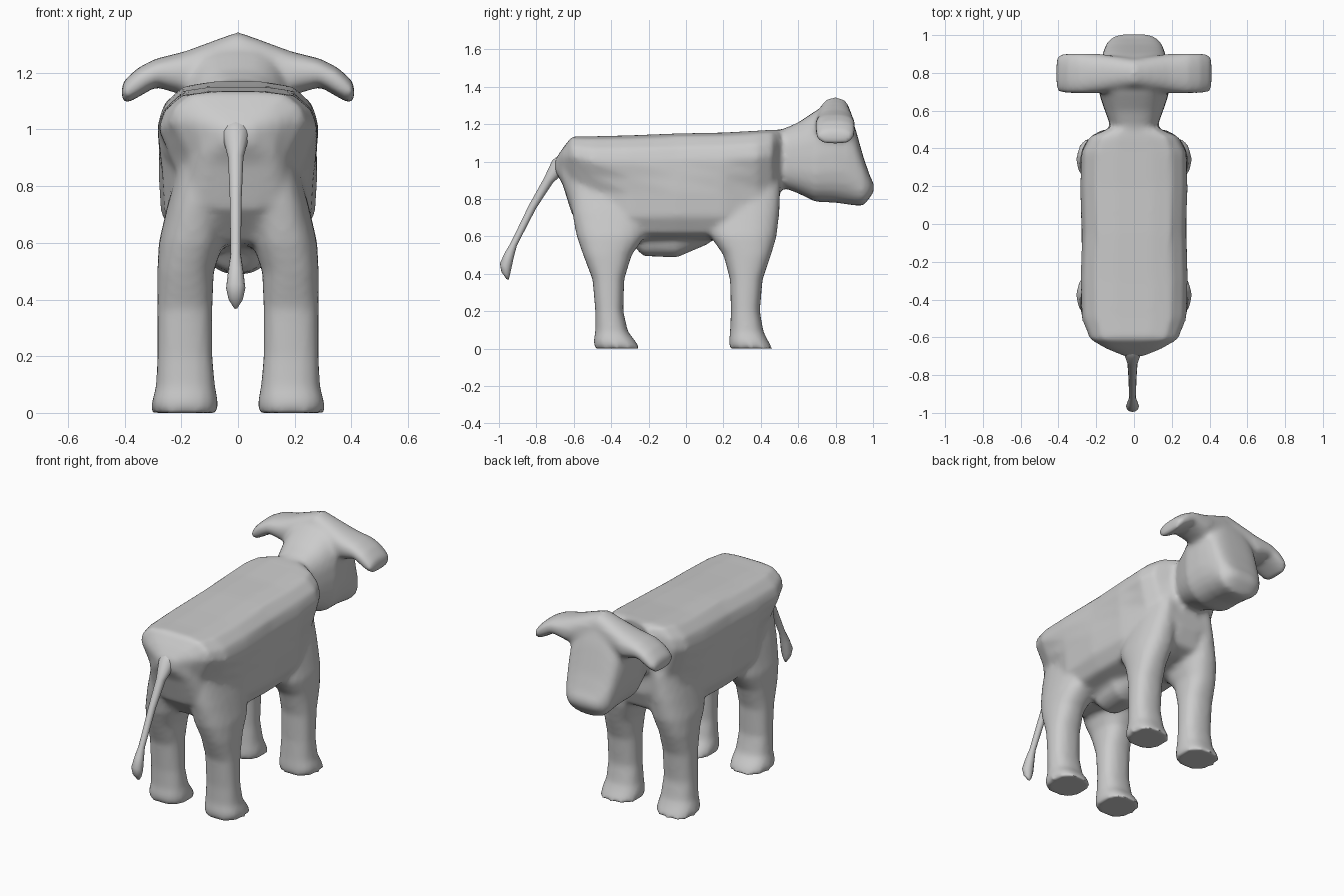
import bpy, bmesh, math
from mathutils import Vector


def ring_points(centre, u, v, power, count=24):
    """Superellipse ring around centre spanned by half axes u and v."""
    pts = []
    for i in range(count):
        a = 2 * math.pi * i / count
        c, s = math.cos(a), math.sin(a)
        pts.append(Vector(centre)
                   + Vector(u) * math.copysign(abs(c) ** (2 / power), c)
                   + Vector(v) * math.copysign(abs(s) ** (2 / power), s))
    return pts


def loft(name, rings):
    bm = bmesh.new()
    loops = [[bm.verts.new(p) for p in r] for r in rings]
    for a, b in zip(loops, loops[1:]):
        for i in range(len(a)):
            j = (i + 1) % len(a)
            bm.faces.new((a[i], a[j], b[j], b[i]))
    bm.faces.new(loops[0])
    bm.faces.new(loops[-1])
    bmesh.ops.recalc_face_normals(bm, faces=bm.faces)
    mesh = bpy.data.meshes.new(name)
    bm.to_mesh(mesh)
    bm.free()
    obj = bpy.data.objects.new(name, mesh)
    bpy.context.collection.objects.link(obj)
    return obj


def loft_y(name, rows, power):
    """Rows: y, bottom z, top z, half width."""
    return loft(name, [ring_points((0, y, (z0 + z1) / 2), (w, 0, 0),
                                   (0, 0, (z1 - z0) / 2), power)
                       for y, z0, z1, w in rows])


def leg(name, rows, side):
    """Rows: z, back y, front y, inner x, outer x."""
    return loft(name, [ring_points((side * (x0 + x1) / 2, (y0 + y1) / 2, z),
                                   ((x1 - x0) / 2, 0, 0),
                                   (0, (y1 - y0) / 2, 0), 2.4)
                       for z, y0, y1, x0, x1 in rows])


def torso_ring(y, z0, z1, high, low):
    """Sloping back, width 'high' at hip height, width 'low' lower down."""
    half = [(high * 0.35, 1.0), (high * 0.70, 0.975), (high * 0.93, 0.87),
            (high, 0.75), ((high + low) / 2, 0.60), (low, 0.45),
            (low * 0.97, 0.22), (low * 0.80, 0.06), (low * 0.40, 0.0)]
    outline = half + [(-x, t) for x, t in reversed(half)]
    return [Vector((x, y, z0 + t * (z1 - z0))) for x, t in outline]


# Torso: wide in the middle, pinched under the hips and shoulders
torso = loft("torso", [torso_ring(*row) for row in [
    (-0.70, 0.95, 1.01, 0.05, 0.05), (-0.66, 0.88, 1.07, 0.15, 0.13),
    (-0.61, 0.72, 1.135, 0.235, 0.17), (-0.50, 0.60, 1.135, 0.28, 0.21),
    (-0.30, 0.58, 1.14, 0.285, 0.265), (-0.05, 0.58, 1.15, 0.275, 0.28),
    (0.20, 0.58, 1.155, 0.285, 0.27), (0.38, 0.60, 1.165, 0.28, 0.23),
    (0.46, 0.63, 1.17, 0.24, 0.19), (0.50, 0.74, 1.17, 0.15, 0.14)]])

# Neck and head
head = loft_y("head", [
    (0.38, 0.80, 1.15, 0.13), (0.52, 0.86, 1.175, 0.125),
    (0.60, 0.83, 1.21, 0.155), (0.69, 0.785, 1.27, 0.185),
    (0.80, 0.78, 1.33, 0.185), (0.87, 0.77, 1.28, 0.175),
    (0.905, 0.765, 1.18, 0.165), (0.95, 0.765, 1.02, 0.15),
    (0.985, 0.81, 0.92, 0.12), (1.005, 0.84, 0.88, 0.07)], 2.7)

# Drooping ears, one loft across the head
half = [(0.0, 1.15, 1.345, 0.08), (0.19, 1.12, 1.275, 0.105),
        (0.29, 1.15, 1.25, 0.107), (0.35, 1.115, 1.22, 0.108),
        (0.395, 1.09, 1.18, 0.10), (0.41, 1.10, 1.16, 0.085)]
ear_rows = [(-x, *r) for x, *r in reversed(half)] + half[1:]
ears = loft("ears", [ring_points((x, 0.797, (z0 + z1) / 2), (0, d, 0),
                                 (0, 0, (z1 - z0) / 2), 2.4)
                     for x, z0, z1, d in ear_rows])

# Udder
udder = loft_y("udder", [
    (-0.30, 0.57, 0.70, 0.08), (-0.23, 0.495, 0.70, 0.10),
    (-0.05, 0.487, 0.70, 0.12), (0.12, 0.56, 0.70, 0.09)], 2.3)

# Legs with flared hooves
hind_rows = [
    (0.00, -0.49, -0.245, 0.07, 0.305), (0.04, -0.495, -0.27, 0.07, 0.305),
    (0.09, -0.485, -0.31, 0.08, 0.29), (0.20, -0.485, -0.335, 0.09, 0.285),
    (0.37, -0.50, -0.33, 0.09, 0.285), (0.50, -0.55, -0.29, 0.085, 0.285),
    (0.60, -0.585, -0.22, 0.05, 0.28), (0.73, -0.61, -0.19, 0.04, 0.25),
    (0.88, -0.62, -0.20, 0.04, 0.21)]
fore_rows = [
    (0.00, 0.23, 0.465, 0.07, 0.305), (0.04, 0.23, 0.44, 0.07, 0.305),
    (0.09, 0.235, 0.415, 0.08, 0.29), (0.20, 0.24, 0.395, 0.09, 0.285),
    (0.37, 0.235, 0.41, 0.09, 0.285), (0.50, 0.20, 0.455, 0.085, 0.285),
    (0.60, 0.13, 0.485, 0.05, 0.28), (0.73, 0.11, 0.50, 0.04, 0.25),
    (0.88, 0.12, 0.505, 0.04, 0.21)]
legs = [leg(n, rows, s) for s in (-1, 1)
        for n, rows in (("hind_leg", hind_rows), ("front_leg", fore_rows))]

# Fuse everything into one continuous smooth skin
bpy.ops.object.select_all(action='DESELECT')
for o in [torso, head, ears, udder] + legs:
    o.select_set(True)
bpy.context.view_layer.objects.active = torso
bpy.ops.object.join()
torso.name = "body_with_head_and_legs"
fuse = torso.modifiers.new("fuse", 'REMESH')
fuse.mode = 'VOXEL'
fuse.voxel_size = 0.016
fuse.use_smooth_shade = True
soften = torso.modifiers.new("soften", 'SMOOTH')
soften.factor = 0.5
soften.iterations = 6

# Tail with a tufted end: y, z, radius
tail_rows = [(-0.58, 1.03, 0.07), (-0.67, 0.985, 0.05), (-0.735, 0.90, 0.027),
             (-0.82, 0.76, 0.021), (-0.92, 0.56, 0.018), (-0.945, 0.50, 0.027),
             (-0.965, 0.44, 0.034), (-0.965, 0.40, 0.025), (-0.955, 0.37, 0.006)]
across = Vector((0, -0.89, 0.45))
tail = loft("tail", [ring_points((-0.008, y, z), (r, 0, 0), across * r, 2, 12)
                     for y, z, r in tail_rows])
tail.data.shade_smooth()
